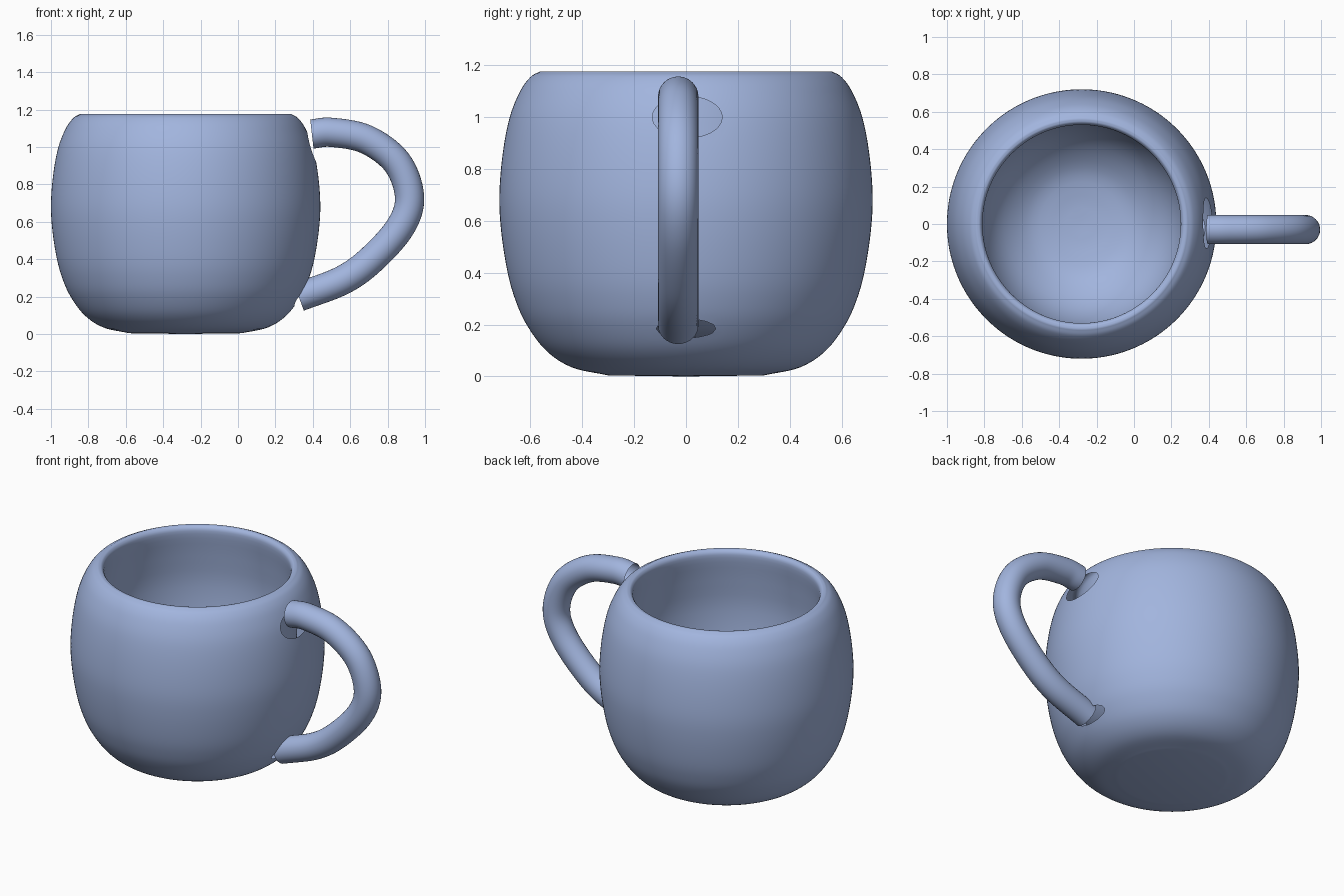
import bpy, bmesh, math
from mathutils import Vector

if "Cube" in bpy.data.objects:
    bpy.data.objects.remove(bpy.data.objects["Cube"])

CX, SEG = -0.28, 160
glaze = bpy.data.materials.new("blue_glaze")
glaze.diffuse_color = (0.36, 0.46, 0.73, 1)
glaze.use_nodes = True
glaze.node_tree.nodes["Principled BSDF"].inputs["Base Color"].default_value = glaze.diffuse_color


def spline(pts, n):
    """Catmull-Rom curve through the points."""
    p = [Vector(q) for q in pts]
    p = [2 * p[0] - p[1]] + p + [2 * p[-1] - p[-2]]
    out = []
    for i in range(1, len(p) - 2):
        a, b, c, d = p[i - 1:i + 3]
        for k in range(n):
            t = k / n
            out.append(0.5 * (2 * b + (c - a) * t + (2 * a - 5 * b + 4 * c - d) * t * t
                              + (3 * b - a - 3 * c + d) * t ** 3))
    return out + [p[-2]]


def finish(ob):
    ob.data.materials.clear()
    ob.data.materials.append(glaze)
    for f in ob.data.polygons:
        f.use_smooth = True


# cup: outer and inner wall as one lathed profile (radius, z)
outer = spline([(0.30, 0.004), (0.44, 0.035), (0.54, 0.10), (0.615, 0.20), (0.66, 0.30),
                (0.69, 0.41), (0.713, 0.56), (0.72, 0.70), (0.707, 0.86), (0.68, 1.0),
                (0.64, 1.10), (0.60, 1.155), (0.562, 1.177)], 6)
inner = spline([(0.562, 1.177), (0.54, 1.17), (0.53, 1.13), (0.55, 0.98), (0.565, 0.78),
                (0.535, 0.52), (0.45, 0.33), (0.30, 0.20), (0.15, 0.16), (0.02, 0.15)], 4)
prof = outer + inner[1:]

bm = bmesh.new()
rings = [[bm.verts.new((CX + r * math.cos(2 * math.pi * i / SEG),
                        r * math.sin(2 * math.pi * i / SEG), z)) for i in range(SEG)]
         for r, z in prof]
shell = []
for j in range(len(rings) - 1):
    a, b = rings[j], rings[j + 1]
    for i in range(SEG):
        k = (i + 1) % SEG
        f = bm.faces.new((a[i], a[k], b[k], b[i]))
        if j < len(outer) - 1:
            shell.append(f)
for ring, z, flip in ((rings[0], 0.0, True), (rings[-1], 0.15, False)):
    c = bm.verts.new((CX, 0, z))
    for i in range(SEG):
        e = (ring[i], ring[(i + 1) % SEG])
        bm.faces.new((e[1], e[0], c) if flip else (e[0], e[1], c))


# openings in the outer wall behind the handle ends
def radius_at(z):
    for p, q in zip(outer, outer[1:]):
        if p.y <= z <= q.y:
            return p.x + (q.x - p.x) * (z - p.y) / (q.y - p.y)
    return 0.5


for y0, z0, ry, rz in ((0.005, 1.0, 0.135, 0.08), (0.0, 0.185, 0.115, 0.036)):
    hole = []
    for f in shell:
        c = f.calc_center_median()
        if c.x > 0 and ((c.y - y0) / ry) ** 2 + ((c.z - z0) / rz) ** 2 < 1:
            hole.append(f)
    shell = [f for f in shell if f not in set(hole)]
    bmesh.ops.delete(bm, geom=hole, context='FACES')
    for v in bm.verts:
        if v.is_boundary and abs(v.co.z - z0) < 0.2:
            u, w = (v.co.y - y0) / ry, (v.co.z - z0) / rz
            s = 1 / max(0.3, math.hypot(u, w))
            v.co.y, v.co.z = y0 + u * s * ry, z0 + w * s * rz
            v.co.x = CX + math.sqrt(radius_at(v.co.z) ** 2 - v.co.y ** 2)

me = bpy.data.meshes.new("cup")
bm.to_mesh(me)
bm.free()
cup = bpy.data.objects.new("cup", me)
bpy.context.collection.objects.link(cup)
finish(cup)

# handle: round tube swept along a curved path (x, z)
path = spline([(0.395, 1.069), (0.50, 1.078), (0.687, 1.04), (0.85, 0.917), (0.917, 0.735),
               (0.87, 0.575), (0.72, 0.404), (0.56, 0.288), (0.325, 0.198)], 8)
R, N = 0.078, 32
bm = bmesh.new()
tube = []
for i, p in enumerate(path):
    t = (path[min(i + 1, len(path) - 1)] - path[max(i - 1, 0)]).normalized()
    n = Vector((-t.y, t.x))
    tube.append([bm.verts.new((p.x + n.x * R * math.cos(a), -0.03 + R * math.sin(a),
                               p.y + n.y * R * math.cos(a)))
                 for a in (2 * math.pi * k / N for k in range(N))])
for a, b in zip(tube, tube[1:]):
    for k in range(N):
        m = (k + 1) % N
        bm.faces.new((a[k], a[m], b[m], b[k]))
bmesh.ops.recalc_face_normals(bm, faces=bm.faces)
me = bpy.data.meshes.new("handle")
bm.to_mesh(me)
bm.free()
handle = bpy.data.objects.new("handle", me)
bpy.context.collection.objects.link(handle)
finish(handle)
